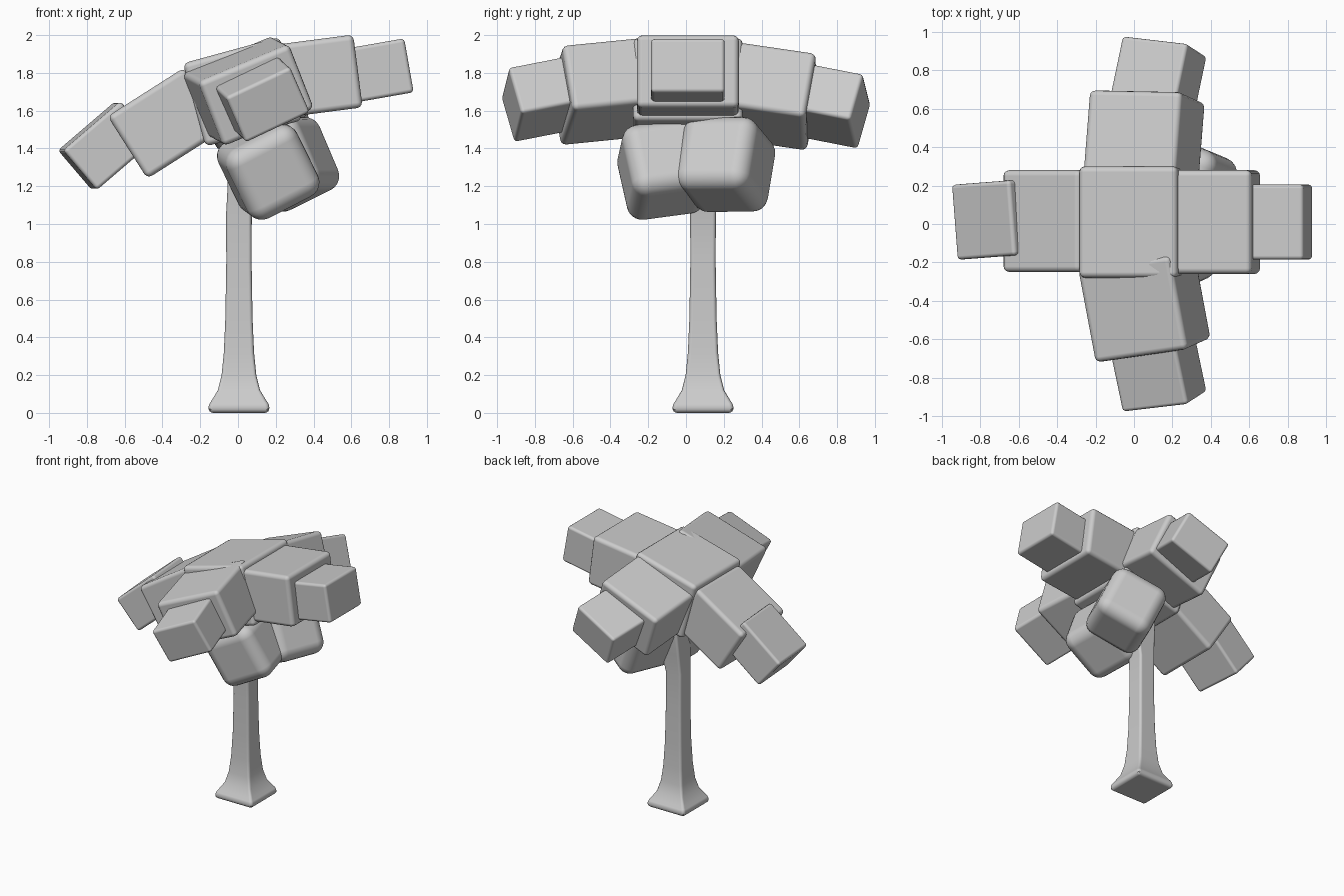
import bpy
import bmesh
from mathutils import Vector, Matrix

cube = bpy.data.objects.get("Cube")
if cube:
    bpy.data.objects.remove(cube, do_unlink=True)

# One plain grey for the whole tree
grey = bpy.data.materials.new("plain_grey")
grey.use_nodes = True
colour = (0.6, 0.6, 0.6, 1)
grey.diffuse_color = colour
grey.node_tree.nodes["Principled BSDF"].inputs["Base Color"].default_value = colour


def finish(name, bm, bevel, segments):
    """Turn a bmesh into a smooth object with rounded edges."""
    bmesh.ops.recalc_face_normals(bm, faces=bm.faces)
    mesh = bpy.data.meshes.new(name)
    bm.to_mesh(mesh)
    bm.free()
    mesh.materials.append(grey)
    for poly in mesh.polygons:
        poly.use_smooth = True
    obj = bpy.data.objects.new(name, mesh)
    bpy.context.collection.objects.link(obj)
    mod = obj.modifiers.new("rounding", "BEVEL")
    mod.width = bevel
    mod.segments = segments
    mod.limit_method = "ANGLE"
    mod.angle_limit = 0.7
    mod.harden_normals = True
    return obj


def block(name, end, across, up, depth, outward, bevel=0.03, segments=3):
    """Box whose end face is centred on end, spanned by across and up."""
    end, across, up = Vector(end), Vector(across), Vector(up)
    width, height = across.length, up.length
    across.normalize()
    up = (up - across * up.dot(across)).normalized()
    normal = across.cross(up)
    if normal.dot(Vector(outward)) < 0:
        normal.negate()
    axes = Matrix((across * width, up * height, normal * depth)).transposed()
    centre = end - normal * depth / 2
    bm = bmesh.new()
    bmesh.ops.create_cube(bm, size=1, matrix=Matrix.Translation(centre) @ axes.to_4x4())
    return finish(name, bm, bevel, segments)


LEFT, RIGHT, FRONT, BACK = (1, 0, 0), (-1, 0, 0), (0, -1, 0), (0, 1, 0)

# Crown centre
block("crown_centre", (0.28, 0.01, 1.77), (0, 0.58, 0), (-0.12, 0, 0.44), 0.53, LEFT)

# Left frond, raised
block("left_frond_inner", (0.635, 0.01, 1.81), (0, 0.54, 0), (-0.05, 0, 0.385), 0.5, LEFT)
block("left_frond_tip", (0.905, 0.01, 1.84), (0, 0.39, 0), (-0.05, 0, 0.285), 0.4, LEFT, 0.02)

# Right frond, drooping
block("right_frond_inner", (-0.585, 0.015, 1.405), (0, 0.53, 0), (-0.21, 0, 0.33), 0.48, RIGHT)
block("right_frond_tip", (-0.85, 0.015, 1.285), (-0.03, 0.39, 0), (-0.18, 0, 0.21), 0.4, RIGHT, 0.02)

# Front and back fronds
block("front_frond_inner", (0.1, -0.66, 1.68), (0.48, 0.07, 0.2), (-0.14, -0.06, 0.34), 0.5, FRONT)
block("back_frond_inner", (0.07, 0.665, 1.645), (0.48, -0.01, 0.19), (-0.13, 0.06, 0.34), 0.5, BACK)
for name, side, z, out in (("front", -1, 1.63, FRONT), ("back", 1, 1.595, BACK)):
    block(name + "_frond_tip", (0.16, side * 0.925, z), (0.34, side * -0.04, 0.16),
          (-0.11, side * 0.07, 0.24), 0.4, out, 0.02)


# Hanging fruit
def fruit(name, centre, across, up, size=0.42):
    across, up = Vector(across).normalized(), Vector(up).normalized()
    normal = across.cross(up).normalized()
    block(name, Vector(centre) + normal * size / 2, across * size, up * size,
          size, normal, 0.085, 5)


fruit("front_fruit", (0.16, -0.12, 1.29), (0.87, 0.1, 0.45), (-0.45, -0.2, 0.87))
fruit("back_fruit", (0.25, 0.21, 1.315), (0.85, -0.35, 0.42), (-0.38, 0.15, 0.9))

# Square trunk: height, half width, sideways shift
rings = [(0, 0.155, 0), (0.035, 0.165, 0), (0.07, 0.142, 0), (0.12, 0.112, 0),
         (0.2, 0.092, 0), (0.32, 0.08, 0), (0.5, 0.072, 0), (0.8, 0.067, 0),
         (1.05, 0.068, 0), (1.2, 0.08, 0.02), (1.35, 0.095, 0.04), (1.6, 0.1, 0.06)]
bm = bmesh.new()
loops = []
for z, r, shift in rings:
    loops.append([bm.verts.new((0.005 + shift + sx * r, 0.09 + sy * r, z))
                  for sx, sy in ((-1, -1), (1, -1), (1, 1), (-1, 1))])
for low, high in zip(loops, loops[1:]):
    for i in range(4):
        j = (i + 1) % 4
        bm.faces.new((low[i], low[j], high[j], high[i]))
bm.faces.new(loops[0][::-1])
bm.faces.new(loops[-1])
finish("trunk", bm, 0.018, 3)
